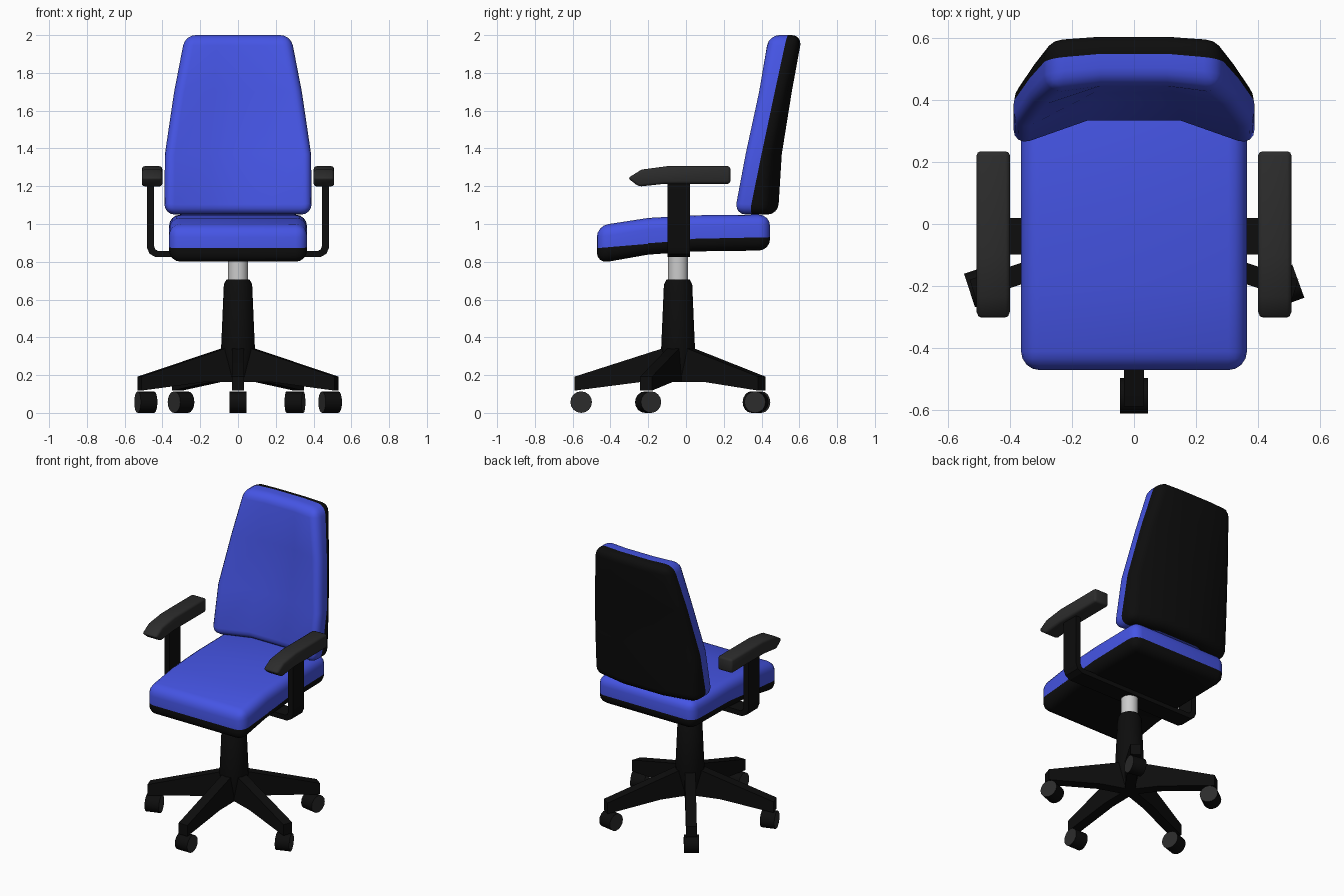
import bpy, bmesh
from math import radians, sin, cos, pi

if "Cube" in bpy.data.objects:
    bpy.data.objects.remove(bpy.data.objects["Cube"])

CY = -0.042  # column axis in y


def mat(name, r, g, b):
    m = bpy.data.materials.new(name)
    m.diffuse_color = (r, g, b, 1)
    m.use_nodes = True
    m.node_tree.nodes["Principled BSDF"].inputs["Base Color"].default_value = m.diffuse_color
    return m


BLUE = mat("blue_fabric", 0.06, 0.09, 0.78)
BLACK = mat("black_plastic", 0.004, 0.004, 0.004)
DARK = mat("dark_grey", 0.025, 0.025, 0.025)


def finish(name, bm, mats=(), bevel=0, segs=2, angle=None):
    bmesh.ops.recalc_face_normals(bm, faces=bm.faces)
    me = bpy.data.meshes.new(name)
    bm.to_mesh(me)
    bm.free()
    ob = bpy.data.objects.new(name, me)
    bpy.context.collection.objects.link(ob)
    for m in mats:
        me.materials.append(m)
    bpy.ops.object.select_all(action='DESELECT')
    ob.select_set(True)
    bpy.context.view_layer.objects.active = ob
    if angle:
        bpy.ops.object.shade_smooth_by_angle(angle=radians(angle))
    elif bevel:
        bpy.ops.object.shade_smooth()
    if bevel:
        b = ob.modifiers.new("bevel", 'BEVEL')
        b.width, b.segments = bevel, segs
        b.limit_method, b.angle_limit = 'ANGLE', radians(40)
        b.use_clamp_overlap = False
    return ob


def block(name, dims, point, bevel, segs):
    """Box surface as a grid; second index is the layer: 0-1 black, 1-2 blue."""
    bm = bmesh.new()
    vs = {}

    def v(*c):
        if c not in vs:
            vs[c] = bm.verts.new(point(*c))
        return vs[c]

    for a in range(3):
        b, c = (a + 1) % 3, (a + 2) % 3
        for end in (0, dims[a]):
            for p in range(dims[b]):
                for q in range(dims[c]):
                    quad = []
                    for dp, dq in ((0, 0), (1, 0), (1, 1), (0, 1)):
                        idx = [0, 0, 0]
                        idx[a], idx[b], idx[c] = end, p + dp, q + dq
                        quad.append(v(*idx))
                    f = bm.faces.new(quad)
                    lay = end / 2 if a == 1 else (p if b == 1 else q)
                    f.material_index = 1 if lay >= 1 else 0
    return finish(name, bm, (BLACK, BLUE), bevel, segs)


def prism(name, profile, x0, x1, m, bevel=0):
    """(y, z) profile extruded along x."""
    bm = bmesh.new()
    f = bm.faces.new([bm.verts.new((x0, y, z)) for y, z in profile])
    ext = bmesh.ops.extrude_face_region(bm, geom=[f])
    bmesh.ops.translate(bm, vec=(x1 - x0, 0, 0),
                        verts=[e for e in ext["geom"] if isinstance(e, bmesh.types.BMVert)])
    return finish(name, bm, (m,), bevel, 2, None if bevel else 25)


def turned(name, profile, mats, n=20):
    """(r, z) profile revolved round z; caps use the last material."""
    bm = bmesh.new()
    rings = [[bm.verts.new((r * cos(2 * pi * i / n), r * sin(2 * pi * i / n), z))
              for i in range(n)] for r, z in profile]
    for a, b in zip(rings, rings[1:]):
        for i in range(n):
            bm.faces.new((a[i], a[(i + 1) % n], b[(i + 1) % n], b[i]))
    for ring in (rings[0], rings[-1]):
        bm.faces.new(ring).material_index = max(len(mats) - 1, 0)
    return finish(name, bm, mats, angle=35)


# Seat: y stations with bottom, seam and top heights
SEAT = [(-0.472, (0.79, 0.872, 0.99)), (-0.2, (0.838, 0.895, 1.032)),
        (0.05, (0.855, 0.922, 1.046)), (0.445, (0.86, 0.93, 1.05))]
block("seat", (3, 2, 1),
      lambda i, j, k: ((2 * k - 1) * 0.365, SEAT[i][0], SEAT[i][1][j]), 0.06, 4)

# Backrest: z, half width, side wrap, and y of back, seam and front
BACK = [(1.05, 0.39, 0.085, (0.487, 0.42, 0.325)), (1.37, 0.387, 0.085, (0.507, 0.485, 0.385)),
        (1.7, 0.338, 0.05, (0.56, 0.52, 0.425)), (2.0, 0.28, 0.015, (0.615, 0.55, 0.45))]


def back_point(i, j, k):
    z, w, wrap, ys = BACK[i]
    fx = (-1, -0.38, 0.38, 1)[k]
    off = wrap * (0.6 if j == 0 else 1) if abs(fx) == 1 else 0
    return (fx * w, ys[j] - off, z)


block("backrest", (3, 2, 3), back_point, 0.055, 4)

# Arm support strap, one U-shaped band running under the seat
half = [(0.482, 1.23), (0.482, 0.875), (0.468, 0.842), (0.435, 0.824)]
inner = [(0.425, 0.858), (0.438, 0.866), (0.445, 0.885), (0.445, 1.23)]
loop = half + [(-x, z) for x, z in reversed(half)]
loop += [(-x, z) for x, z in reversed(inner)] + inner
strap = prism("arm_support", loop, -0.098, 0.02, BLACK)
strap.rotation_euler.z = pi / 2

# Arm pads
PAD = [(0.235, 1.213), (0.235, 1.306), (-0.1, 1.306), (-0.235, 1.288),
       (-0.308, 1.243), (-0.25, 1.198), (-0.11, 1.213)]
for side, x in (("left", -0.455), ("right", 0.455)):
    bm_pad = prism("arm_pad_" + side, PAD, x - 0.054, x + 0.054, DARK, 0.014)

# Column
turned("gas_lift", [(0.053, 0.68), (0.053, 0.87)], ()).location.y = CY
turned("column", [(0.05, 0.165), (0.09, 0.33), (0.075, 0.68), (0.062, 0.705)],
       (BLACK,)).location.y = CY

# Five legs with swivelled casters
LEG = [(0, 0.165), (-0.2, 0.163), (-0.548, 0.118), (-0.548, 0.192), (-0.08, 0.342), (0, 0.342)]
SWIVEL = (0, 20, -10, 36, 18)
for n, swivel in enumerate(SWIVEL):
    a = radians(72 * n)
    leg = prism(f"leg_{n + 1}", LEG, -0.033, 0.033, BLACK)
    leg.location.y = CY
    leg.rotation_euler.z = a
    wheel = turned(f"caster_{n + 1}", [(0.057, -0.046), (0.057, 0.046)], (BLACK, DARK), 16)
    wheel.location = (0.513 * sin(a), CY - 0.513 * cos(a), 0.057)
    wheel.rotation_euler = (0, pi / 2, radians(swivel))
